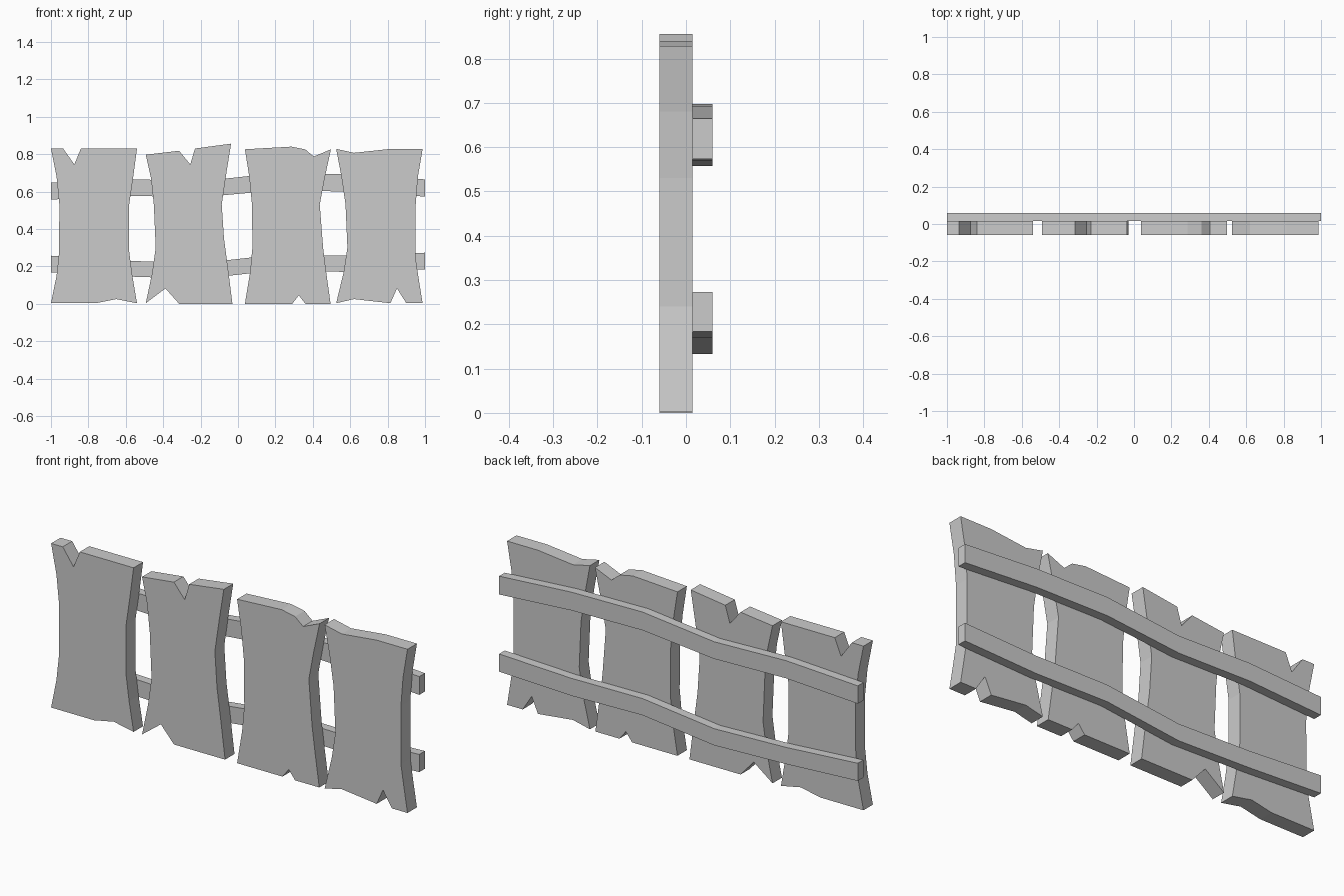
import bpy, bmesh


def extrude_profile(name, outline, y_front, y_back):
    """Extrude a closed x-z outline between two y depths."""
    bm = bmesh.new()
    face = bm.faces.new([bm.verts.new((x, y_front, z)) for x, z in outline])
    ext = bmesh.ops.extrude_face_region(bm, geom=[face])
    moved = [g for g in ext["geom"] if isinstance(g, bmesh.types.BMVert)]
    bmesh.ops.translate(bm, verts=moved, vec=(0, y_back - y_front, 0))
    bmesh.ops.recalc_face_normals(bm, faces=bm.faces)
    mesh = bpy.data.meshes.new(name)
    bm.to_mesh(mesh)
    bm.free()
    obj = bpy.data.objects.new(name, mesh)
    bpy.context.collection.objects.link(obj)
    return obj


# Ragged plank outlines, clockwise: top edge, right side, bottom edge, left side
planks = [
    [(-1, .83), (-.935, .83), (-.875, .745), (-.84, .83), (-.54, .83),
     (-.56, .68), (-.582, .53), (-.582, .28), (-.565, .15), (-.54, .003),
     (-.65, .025), (-.76, .003), (-1, .003),
     (-.97, .15), (-.957, .27), (-.955, .53), (-.97, .68)],
    [(-.493, .797), (-.315, .818), (-.255, .745), (-.23, .83), (-.037, .856),
     (-.062, .7), (-.087, .53), (-.075, .35), (-.055, .2), (-.03, 0),
     (-.315, 0), (-.388, .082), (-.493, .003),
     (-.46, .16), (-.44, .3), (-.45, .53), (-.465, .67)],
    [(.037, .826), (.285, .84), (.36, .825), (.405, .787), (.497, .826),
     (.465, .68), (.437, .53), (.455, .3), (.47, .18), (.495, 0),
     (.36, 0), (.325, .045), (.29, 0), (.037, 0),
     (.065, .17), (.077, .3), (.075, .53), (.06, .68)],
    [(.525, .828), (.62, .807), (.815, .828), (.987, .828),
     (.962, .68), (.95, .53), (.95, .24), (.965, .14), (.987, .003),
     (.9, .003), (.85, .082), (.815, .003), (.62, .025), (.525, .003),
     (.565, .17), (.585, .3), (.575, .53), (.553, .68)],
]
for i, outline in enumerate(planks):
    extrude_profile(f"plank_{i + 1}", outline, -.06, .015)

# Wavy back rails: top and bottom heights at evenly spaced stations
xs = [-1, -.6, -.2, .2, .6, 1]
rails = {
    "upper_rail": ([.647, .667, .655, .698, .692, .665],
                   [.557, .578, .569, .606, .6, .573]),
    "lower_rail": ([.257, .23, .217, .262, .258, .273],
                   [.168, .146, .133, .178, .17, .184]),
}
for name, (top, bottom) in rails.items():
    outline = list(zip(xs, top)) + list(zip(xs, bottom))[::-1]
    extrude_profile(name, outline, .015, .06)
